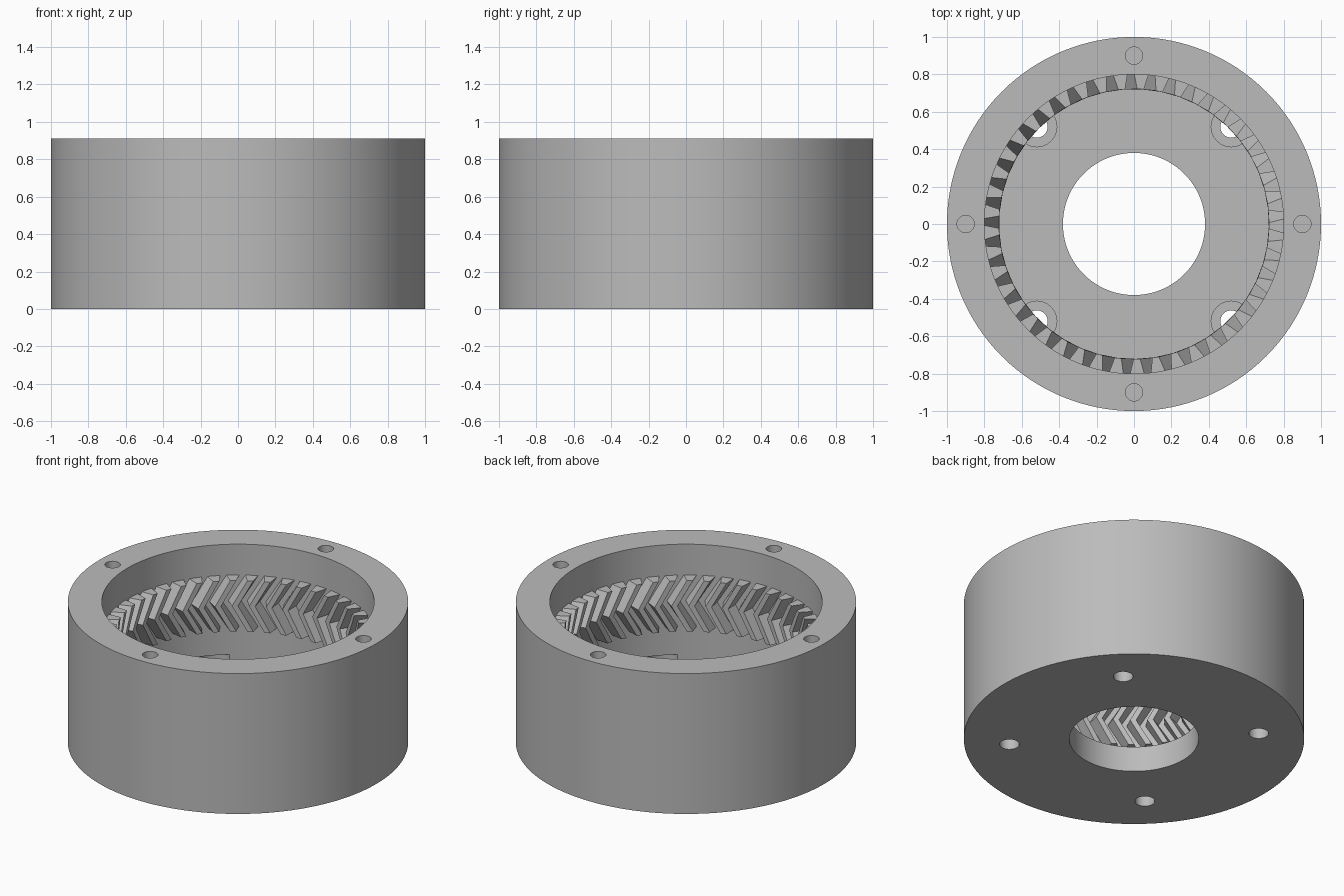
import bpy, bmesh
from math import sin, cos, radians, pi

cube = bpy.data.objects.get("Cube")
if cube:
    bpy.data.objects.remove(cube, do_unlink=True)

grey = bpy.data.materials.new("plain_grey")
grey.use_nodes = True
grey.diffuse_color = (0.5, 0.5, 0.5, 1)
grey.node_tree.nodes["Principled BSDF"].inputs["Base Color"].default_value = (0.5, 0.5, 0.5, 1)

HEIGHT, FLOOR = 0.91, 0.165
WALL_R, BORE_R = 0.80, 0.38
SEGMENTS = 128


def make_object(name, bm):
    bmesh.ops.recalc_face_normals(bm, faces=bm.faces)
    mesh = bpy.data.meshes.new(name)
    bm.to_mesh(mesh)
    bm.free()
    mesh.materials.append(grey)
    obj = bpy.data.objects.new(name, mesh)
    bpy.context.collection.objects.link(obj)
    return obj


def polar(r, angle, z):
    return (r * cos(angle), r * sin(angle), z)


def lathe(name, profile):
    """Closed ring turned from a cross-section of (radius, z) points."""
    bm = bmesh.new()
    rings = [[bm.verts.new(polar(r, 2 * pi * i / SEGMENTS, z)) for r, z in profile]
             for i in range(SEGMENTS)]
    n = len(profile)
    for i, a in enumerate(rings):
        b = rings[(i + 1) % SEGMENTS]
        for j in range(n):
            k = (j + 1) % n
            bm.faces.new((a[j], b[j], b[k], a[k]))
    return make_object(name, bm)


def add_cylinders(name, radius, pitch_r, first_angle, z0, z1):
    """Four equal cylinders, a quarter turn apart."""
    bm = bmesh.new()
    for i in range(4):
        centre = polar(pitch_r, radians(first_angle + 90 * i), (z0 + z1) / 2)
        new = bmesh.ops.create_cone(bm, cap_ends=True, segments=32, radius1=radius,
                                    radius2=radius, depth=z1 - z0)
        bmesh.ops.translate(bm, verts=new["verts"], vec=centre)
    return make_object(name, bm)


# Cup-shaped housing with a central bore
housing = lathe("housing", [(BORE_R, 0), (1, 0), (1, HEIGHT), (WALL_R, HEIGHT),
                            (WALL_R, FLOOR), (BORE_R, FLOOR)])

# Blind rim holes, floor through holes and their counterbores
cutters = [
    add_cylinders("rim_hole_cutter", 0.046, 0.90, 0, HEIGHT - 0.25, HEIGHT + 0.1),
    add_cylinders("floor_hole_cutter", 0.058, 0.735, 45, -0.1, 0.15),
    add_cylinders("counterbore_cutter", 0.107, 0.735, 45, 0.09, 0.195),
]
bpy.context.view_layer.objects.active = housing
for cutter in cutters:
    mod = housing.modifiers.new(cutter.name, "BOOLEAN")
    mod.operation = "DIFFERENCE"
    mod.solver = "EXACT"
    mod.object = cutter
    bpy.ops.object.modifier_apply(modifier=mod.name)
    bpy.data.objects.remove(cutter, do_unlink=True)

bpy.ops.object.select_all(action="DESELECT")
housing.select_set(True)
bpy.ops.object.shade_smooth_by_angle(angle=radians(30))

# Herringbone ring gear teeth: each tooth leans one way, then back
TEETH, LEAN = 45, radians(7.2)
TIP_R, ROOT_R = 0.722, WALL_R + 0.004
TIP_HALF, ROOT_HALF = radians(1.4), radians(2.75)
LEVELS = [(0.38, 0), (0.545, LEAN), (0.71, 0)]

bm = bmesh.new()
pitch = 2 * pi / TEETH
for i in range(TEETH):
    middle = radians(91.2) + (i + 0.5) * pitch
    loops = []
    for z, lean in LEVELS:
        a = middle + lean
        section = [(ROOT_R, -ROOT_HALF), (ROOT_R, ROOT_HALF),
                   (TIP_R, TIP_HALF), (TIP_R, -TIP_HALF)]
        loops.append([bm.verts.new(polar(r, a + d, z)) for r, d in section])
    for low, high in zip(loops, loops[1:]):
        for j in range(4):
            k = (j + 1) % 4
            bm.faces.new((low[j], low[k], high[k], high[j]))
    bm.faces.new(loops[0][::-1])
    bm.faces.new(loops[-1])
make_object("ring_gear_teeth", bm)
